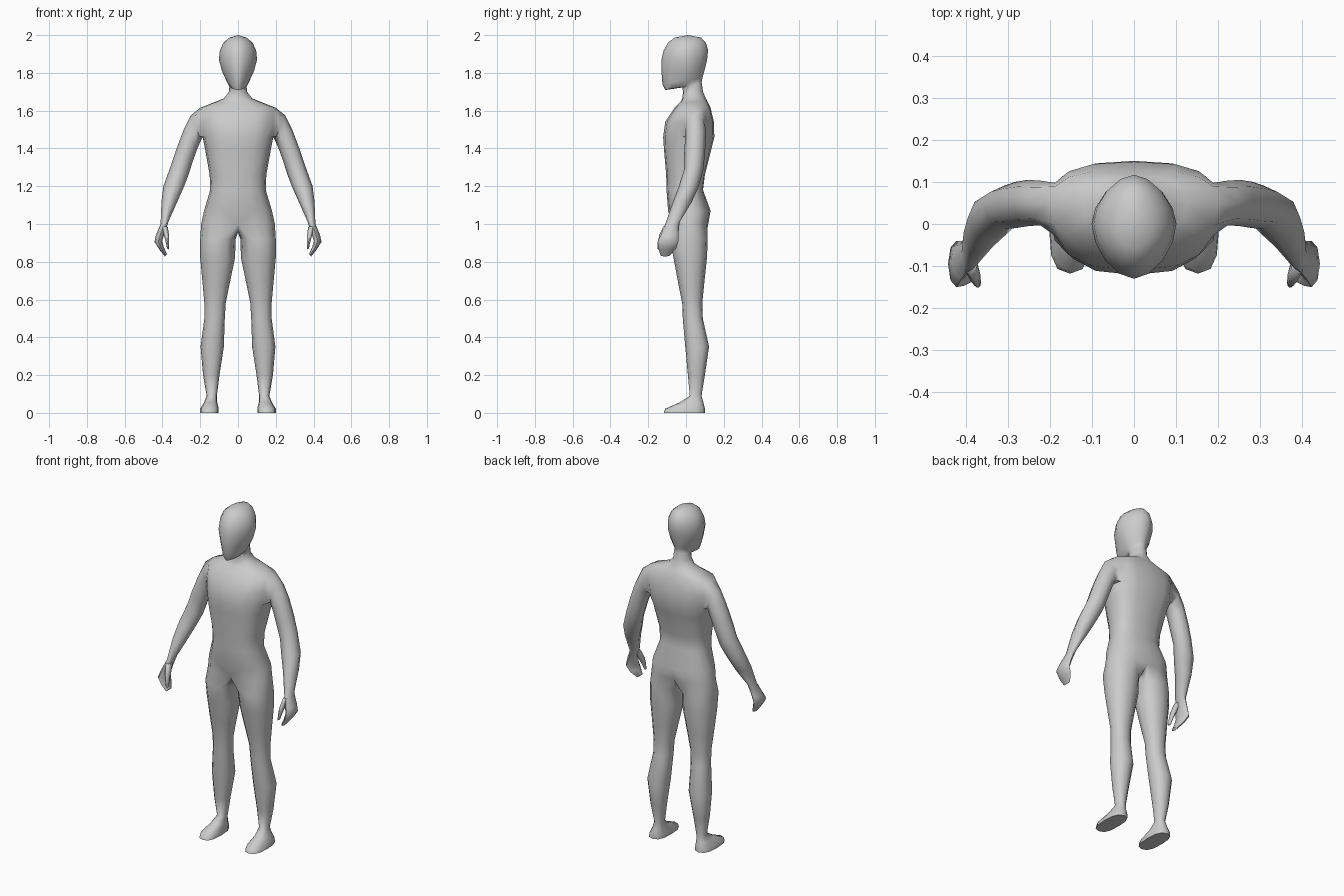
import bpy, bmesh, math

if "Cube" in bpy.data.objects:
    bpy.data.objects.remove(bpy.data.objects["Cube"])

bm = bmesh.new()


def power(v, e):
    return math.copysign(abs(v) ** e, v) if abs(v) > 1e-9 else 0.0


def skin(a, b, closed):
    """Quads between two rows of vertices."""
    n = len(a)
    for i in range(n if closed else n - 1):
        j = (i + 1) % n
        bm.faces.new((a[i], a[j], b[j], b[i]))


def half_ring(z, front, mid, back, rx, e, slope=0.0):
    """Half cross-section, from front centre round the side to back centre."""
    row = []
    for k in range(9):
        t = math.radians(-90 + 22.5 * k)
        s = power(math.sin(t), e)
        y = mid + s * ((mid - front) if s < 0 else (back - mid))
        row.append(bm.verts.new((rx * power(math.cos(t), e), y, z + slope * (y - mid))))
    return row


def limb_ring(outer, inner, y, b):
    """Eight-sided ring spanning outer to inner point (x, z), depth b."""
    cx, cz = (outer[0] + inner[0]) / 2, (outer[1] + inner[1]) / 2
    ux, uz = (outer[0] - inner[0]) / 2, (outer[1] - inner[1]) / 2
    row = []
    for j in range(8):
        t = math.radians(225 + 45 * j)
        s = math.sin(t)
        row.append(bm.verts.new((cx + ux * s, y + b * math.cos(t), cz + uz * s)))
    return row


def leg_ring(inner, outer, front, back, z, e=0.9):
    """Twelve-sided horizontal ring."""
    cx, cy = (inner + outer) / 2, (front + back) / 2
    row = []
    for j in range(12):
        t = math.radians(-120 + 30 * j)
        row.append(bm.verts.new((cx + (outer - inner) / 2 * power(math.cos(t), e),
                                 cy + (back - front) / 2 * power(math.sin(t), e), z)))
    return row


# Torso, neck and head: height, front, middle, back, half width, squareness, slope
trunk = [half_ring(*r) for r in (
    (1.00, -.075, .02, .118, .195, .85),
    (1.07, -.095, .02, .130, .180, .80),
    (1.18, -.103, .01, .090, .147, .80),
    (1.26, -.105, .01, .100, .150, .80),
    (1.40, -.117, .02, .135, .175, .75),
    (1.46, -.121, .045, .150, .187, .75),
    (1.54, -.110, .05, .148, .200, .75),
    (1.615, -.06, .05, .130, .200, .75),
    (1.645, -.03, .05, .115, .125, .85),
    (1.665, -.02, .04, .105, .075, 1),
    (1.70, -.015, .03, .090, .048, 1),
    (1.735, -.02, .03, .083, .045, 1, .25),
    (1.737, -.11, .00, .084, .050, 1.1, .25),
    (1.76, -.125, .00, .087, .062, 1.15, .15),
    (1.81, -.130, .00, .097, .085, 1.15),
    (1.87, -.130, .00, .112, .101, 1.15),
    (1.92, -.118, .00, .117, .096, 1.15),
    (1.96, -.095, .00, .105, .077, 1.1),
    (1.987, -.06, .00, .080, .045, 1.05))]
for a, b in zip(trunk, trunk[1:]):
    skin(a, b, False)
crown = bm.verts.new((0, .01, 2.0))
for a, b in zip(trunk[-1], trunk[-1][1:]):
    bm.faces.new((a, b, crown))

# Arm socket: open the side of the chest, leaving an eight-sided rim
low, mid, top = trunk[5:8]
socket = [low[3], low[4], low[5], mid[5], top[5], top[4], top[3], mid[3]]
bmesh.ops.delete(bm, geom=[f for f in mid[4].link_faces], context='FACES_ONLY')
loose = [e for e in mid[4].link_edges]
bmesh.ops.delete(bm, geom=loose, context='EDGES')
if mid[4].is_valid:
    bm.verts.remove(mid[4])

# Arm and hand: outer point, inner point, depth centre, half depth
arm = [socket] + [limb_ring(*r) for r in (
    ((.250, 1.575), (.195, 1.445), .050, .053),
    ((.287, 1.50), (.215, 1.40), .050, .055),
    ((.325, 1.40), (.240, 1.33), .045, .055),
    ((.355, 1.31), (.262, 1.26), .040, .051),
    ((.395, 1.20), (.285, 1.20), .015, .053),
    ((.405, 1.12), (.325, 1.11), -.02, .050),
    ((.410, 1.00), (.365, 1.02), -.07, .036),
    ((.435, .940), (.385, .96), -.085, .045),
    ((.442, .905), (.402, .91), -.095, .055),
    ((.417, .865), (.392, .875), -.10, .047),
    ((.387, .828), (.375, .84), -.11, .025))]
for a, b in zip(arm, arm[1:]):
    skin(a, b, True)
bm.faces.new(arm[-1])

# Thumb
thumb = [limb_ring(*r) for r in (
    ((.405, .990), (.372, .985), -.095, .025),
    ((.392, .940), (.365, .940), -.120, .022),
    ((.382, .900), (.364, .895), -.135, .016),
    ((.375, .870), (.364, .865), -.142, .009))]
for a, b in zip(thumb, thumb[1:]):
    skin(a, b, True)
bm.faces.new(thumb[0])
bm.faces.new(thumb[-1])

# Leg and foot, hanging from the hip row closed off by the crotch
crotch = [bm.verts.new((0, y, z)) for y, z in ((.075, .965), (.02, .955), (-.035, .965))]
leg = [trunk[0] + crotch] + [leg_ring(*r) for r in (
    (.012, .200, -.085, .115, .92),
    (.016, .200, -.066, .111, .82),
    (.045, .187, -.040, .096, .68),
    (.065, .178, -.020, .086, .58),
    (.070, .178, -.017, .089, .50),
    (.075, .198, -.004, .122, .35),
    (.098, .185, .010, .100, .20),
    (.112, .166, .020, .082, .09),
    (.110, .180, -.035, .092, .055),
    (.102, .200, -.110, .100, .022, .75),
    (.102, .202, -.118, .100, .0, .75))]
for a, b in zip(leg, leg[1:]):
    skin(a, b, True)
bm.faces.new(leg[-1])

bmesh.ops.recalc_face_normals(bm, faces=bm.faces[:])
mesh = bpy.data.meshes.new("body")
bm.to_mesh(mesh)
bm.free()
for p in mesh.polygons:
    p.use_smooth = True
mesh.set_sharp_from_angle(angle=math.radians(65))

grey = bpy.data.materials.new("light grey")
grey.diffuse_color = (0.6, 0.6, 0.6, 1)
grey.use_nodes = True
grey.node_tree.nodes["Principled BSDF"].inputs["Base Color"].default_value = grey.diffuse_color
mesh.materials.append(grey)

body = bpy.data.objects.new("body", mesh)
bpy.context.collection.objects.link(body)

# Other half of the body
mirror = body.modifiers.new("mirror", 'MIRROR')
mirror.use_axis[0] = True
mirror.merge_threshold = 0.0005
